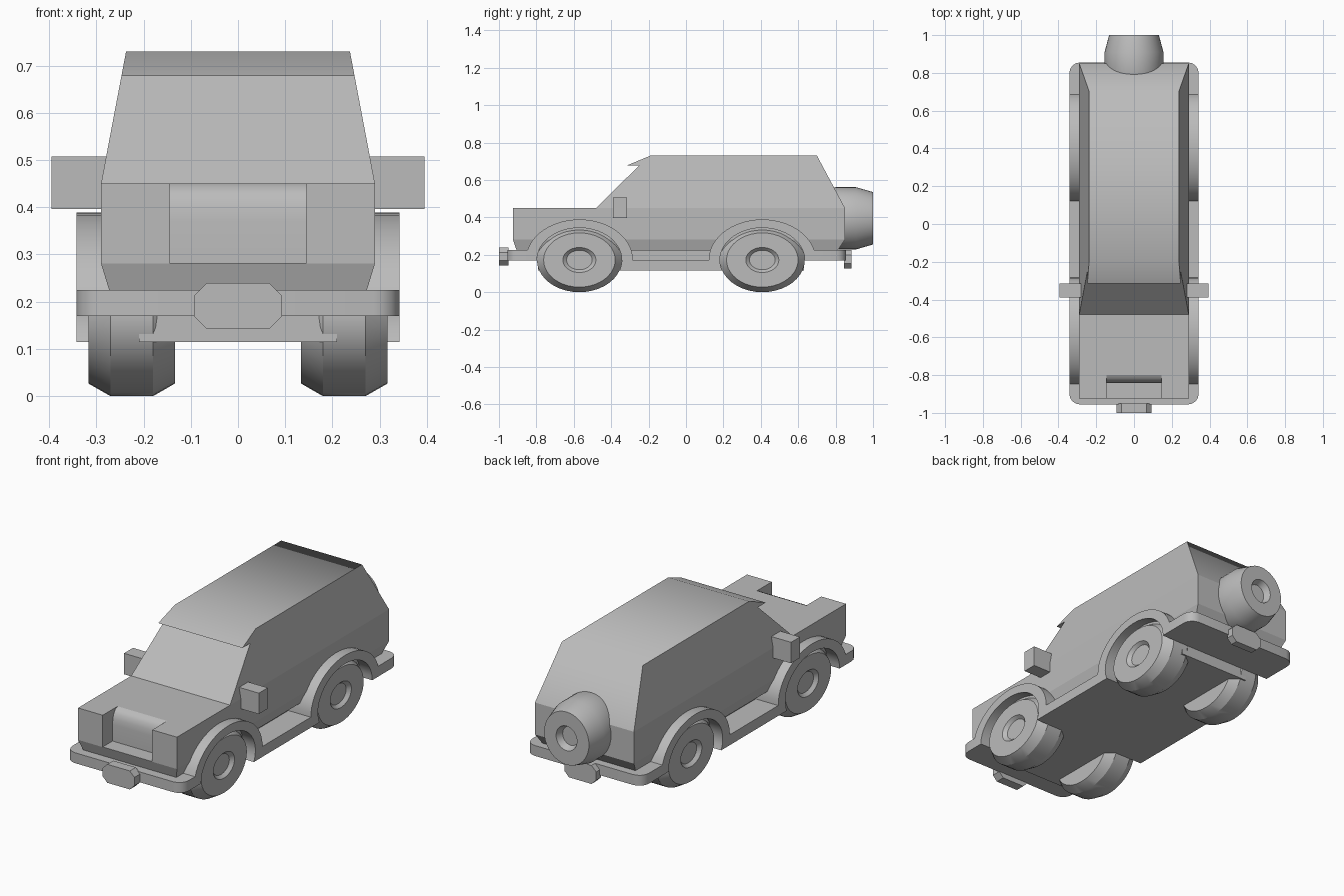
import bpy, bmesh, math
from mathutils import Matrix, Vector

cube = bpy.data.objects.get("Cube")
if cube:
    bpy.data.objects.remove(cube)

grey = bpy.data.materials.new("plain_grey")
grey.use_nodes = True
GREY = (0.5, 0.5, 0.5, 1)
grey.diffuse_color = GREY
grey.node_tree.nodes["Principled BSDF"].inputs["Base Color"].default_value = GREY

WHEEL_Y, WHEEL_Z, STRETCH = (-0.57, 0.408), 0.172, 1.32


def finish(name, bm, angle=30):
    bmesh.ops.remove_doubles(bm, verts=bm.verts, dist=1e-5)
    bmesh.ops.recalc_face_normals(bm, faces=bm.faces)
    mesh = bpy.data.meshes.new(name)
    bm.to_mesh(mesh)
    bm.free()
    mesh.materials.append(grey)
    obj = bpy.data.objects.new(name, mesh)
    bpy.context.collection.objects.link(obj)
    bpy.ops.object.select_all(action='DESELECT')
    obj.select_set(True)
    bpy.context.view_layer.objects.active = obj
    bpy.ops.object.shade_smooth_by_angle(angle=math.radians(angle))
    return obj


def extrude_profile(points, half):
    """Prism across x from a side profile of (y, z) points."""
    bm = bmesh.new()
    face = bm.faces.new([bm.verts.new((-half, y, z)) for y, z in points])
    new = bmesh.ops.extrude_face_region(bm, geom=[face])["geom"]
    bmesh.ops.translate(bm, vec=(2 * half, 0, 0),
                        verts=[v for v in new if isinstance(v, bmesh.types.BMVert)])
    return bm


def box(name, low, high):
    bm = bmesh.new()
    size = Vector(high) - Vector(low)
    centre = (Vector(high) + Vector(low)) / 2
    bmesh.ops.create_cube(bm, size=1, matrix=Matrix.Translation(centre) @ Matrix.Diagonal((*size, 1)))
    return finish(name, bm)


def lathe(name, profile, matrix, steps=40):
    """Spin (distance along axis, radius) points round local x."""
    bm = bmesh.new()
    verts = [bm.verts.new((a, 0, r)) for a, r in profile]
    edges = [bm.edges.new(pair) for pair in zip(verts, verts[1:])]
    bmesh.ops.spin(bm, geom=verts + edges, axis=(1, 0, 0), cent=(0, 0, 0),
                   angle=2 * math.pi, steps=steps)
    bmesh.ops.transform(bm, matrix=matrix, verts=bm.verts)
    return finish(name, bm)


def arc(cy, radius, floor_front, floor_back, n=24):
    """Wheel arch from its front foot to its back foot, stretched along y."""
    a0 = math.pi - math.asin((floor_front - WHEEL_Z) / radius)
    a1 = math.asin((floor_back - WHEEL_Z) / radius)
    angles = [a0 + (a1 - a0) * i / n for i in range(n + 1)]
    return [(cy + STRETCH * radius * math.cos(a), WHEEL_Z + radius * math.sin(a)) for a in angles]


# Chassis: bumpers, arches and sills in one side profile
front, back = WHEEL_Y
SILL, STEP, TOP = 0.115, 0.17, 0.225
profile = [(-0.955, STEP)] + arc(front, 0.172, STEP, SILL) + arc(back, 0.172, SILL, STEP)
profile += [(0.855, STEP), (0.855, TOP)]
profile += arc(back, 0.217, STEP, TOP)[::-1] + arc(front, 0.217, TOP, STEP)[::-1]
profile += [(-0.955, TOP)]
bm = extrude_profile(profile, 0.342)
corners = [e for e in bm.edges
           if all(v.co.y < -0.95 or v.co.y > 0.85 for v in e.verts)
           and abs(e.verts[0].co.z - e.verts[1].co.z) > 0.01]
bmesh.ops.bevel(bm, geom=corners, offset=0.055, segments=4, profile=0.5, affect='EDGES')
finish("chassis_and_arches", bm)
box("underfloor", (-0.21, -0.79, SILL), (0.21, 0.63, 0.24))

# Lower body: tapered skirt below straight sides
bm = bmesh.new()
rings = []
for half, y0, y1, z in ((0.272, -0.905, 0.81, 0.222), (0.29, -0.925, 0.85, 0.281), (0.29, -0.925, 0.85, 0.45)):
    rings.append([bm.verts.new((x, y, z)) for x, y in ((-half, y0), (half, y0), (half, y1), (-half, y1))])
for low, high in zip(rings, rings[1:]):
    for i in range(4):
        j = (i + 1) % 4
        bm.faces.new((low[i], low[j], high[j], high[i]))
bm.faces.new(rings[0])
bm.faces.new(rings[-1])
body = finish("lower_body", bm, 10)

# Open recess in the nose with a rounded back
nose = [(-1.0, 0.282), (-0.843, 0.282), (-0.843, 0.37), (-0.84, 0.4), (-0.832, 0.425),
        (-0.818, 0.442), (-0.8, 0.4501), (-0.8, 0.5), (-1.0, 0.5)]
cutter = finish("recess_cutter", extrude_profile(nose, 0.145))
cutter.hide_render = True
cut = body.modifiers.new("recess", 'BOOLEAN')
cut.operation = 'DIFFERENCE'
cut.solver = 'EXACT'
cut.object = cutter
bpy.ops.object.select_all(action='DESELECT')
body.select_set(True)
bpy.context.view_layer.objects.active = body
bpy.ops.object.modifier_apply(modifier=cut.name)
bpy.ops.object.shade_smooth_by_angle(angle=math.radians(29))
bpy.data.objects.remove(cutter)

# Cabin: side profile with a visor, leaning in towards the roof
bm = extrude_profile([(-0.48, 0.45), (-0.25, 0.678), (-0.315, 0.678), (-0.19, 0.73),
                      (0.7, 0.73), (0.85, 0.45)], 0.29)
for v in bm.verts:
    v.co.x *= 1 - 0.183 * (v.co.z - 0.45) / 0.28
finish("cabin", bm, 65)

# Wheels: chamfered tyre with a dished hub, stretched along y
tyre = [(-0.092, 0), (-0.092, 0.145), (-0.045, 0.172), (0.045, 0.172), (0.092, 0.145),
        (0.092, 0.067), (0.075, 0.052), (0.075, 0)]
for side, side_name in ((1, "left"), (-1, "right")):
    for y, end_name in zip(WHEEL_Y, ("front", "back")):
        place = Matrix.Translation((side * 0.225, y, WHEEL_Z)) @ Matrix.Diagonal((side, STRETCH, 1, 1))
        lathe(f"{end_name}_{side_name}_wheel", tyre, place)
    xs = sorted((side * 0.28, side * 0.395))
    box(f"{side_name}_mirror", (xs[0], -0.39, 0.396), (xs[1], -0.315, 0.507))

# Spare wheel on the tail
spare = [(0.72, 0), (0.72, 0.14), (0.8, 0.166), (0.91, 0.166), (1.0, 0.14),
         (1.0, 0.065), (0.965, 0.05), (0.965, 0)]
lathe("spare_wheel", spare, Matrix.Translation((0, 0, 0.395)) @ Matrix.Diagonal((0.94, 1, 1, 1))
      @ Matrix.Rotation(math.pi / 2, 4, 'Z'))

# Octagonal plates on both bumpers
for name, y0, y1, z in (("front_plate", -1.0, -0.95, 0.191), ("back_plate", 0.845, 0.885, 0.176)):
    bm = bmesh.new()
    w, h, c = 0.093, 0.049, 0.027
    outline = [(w - c, -h), (w, c - h), (w, h - c), (w - c, h)]
    outline += [(-x, -v) for x, v in outline]
    loops = [[bm.verts.new((x, y, z + v)) for x, v in outline] for y in (y0, y1)]
    for i in range(8):
        j = (i + 1) % 8
        bm.faces.new((loops[0][i], loops[0][j], loops[1][j], loops[1][i]))
    for loop in loops:
        bm.faces.new(loop)
    finish(name, bm)
